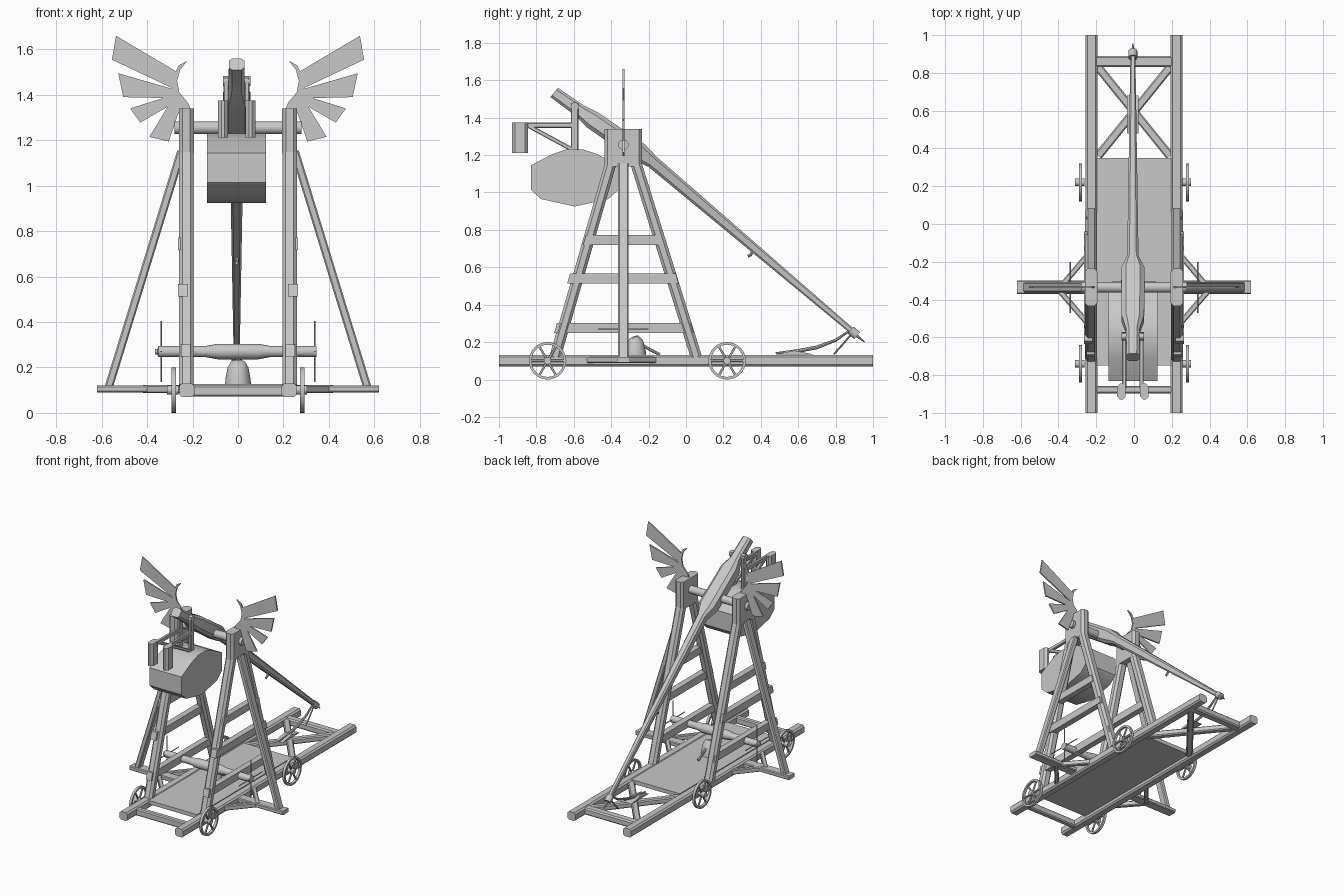
import bpy, bmesh, math
from mathutils import Vector, Matrix

if "Cube" in bpy.data.objects:
    bpy.data.objects.remove(bpy.data.objects["Cube"])

mat = bpy.data.materials.new("weathered_grey")
mat.diffuse_color = (0.58, 0.58, 0.58, 1)
mat.use_nodes = True
mat.node_tree.nodes["Principled BSDF"].inputs["Base Color"].default_value = mat.diffuse_color
PY = -0.335      # tower / main axle position along y
AX = -0.006      # throwing arm centre in x


def finish(name, bm, smooth=True):
    bmesh.ops.recalc_face_normals(bm, faces=bm.faces)
    me = bpy.data.meshes.new(name)
    bm.to_mesh(me)
    bm.free()
    me.materials.append(mat)
    ob = bpy.data.objects.new(name, me)
    bpy.context.collection.objects.link(ob)
    if smooth:
        bpy.ops.object.select_all(action='DESELECT')
        ob.select_set(True)
        bpy.context.view_layer.objects.active = ob
        bpy.ops.object.shade_smooth_by_angle(angle=math.radians(35))
    return ob


def loft(bm, rings):
    """Skin a list of closed rings and cap both ends."""
    vs = [[bm.verts.new(p) for p in r] for r in rings]
    n = len(vs[0])
    for r0, r1 in zip(vs, vs[1:]):
        for i in range(n):
            bm.faces.new((r0[i], r0[(i + 1) % n], r1[(i + 1) % n], r1[i]))
    bm.faces.new(vs[0][::-1])
    bm.faces.new(vs[-1])


def frame(d):
    d = d.normalized()
    ref = Vector((1, 0, 0)) if abs(d.x) < 0.9 else Vector((0, 0, 1))
    u = (ref - d * ref.dot(d)).normalized()
    return u, d.cross(u)


def beam(name, a, b, w, h, cham=0.18):
    """Chamfered timber from a to b; w is its width along x (z for beams along x)."""
    a, b = Vector(a), Vector(b)
    u, v = frame(b - a)
    w, h, c = w / 2, h / 2, cham * min(w, h)
    sec = [(w, h - c), (w - c, h), (c - w, h), (-w, h - c),
           (-w, c - h), (c - w, -h), (w - c, -h), (w, c - h)]
    bm = bmesh.new()
    loft(bm, [[p + u * x + v * y for x, y in sec] for p in (a, b)])
    return finish(name, bm, False)


def tube(name, pts, radii, n=12):
    """Round bar through points with a radius at each."""
    pts = [Vector(p) for p in pts]
    if not isinstance(radii, (list, tuple)):
        radii = [radii] * len(pts)
    bm, rings = bmesh.new(), []
    for i, (p, r) in enumerate(zip(pts, radii)):
        u, v = frame(pts[min(i + 1, len(pts) - 1)] - pts[max(i - 1, 0)])
        rings.append([p + (u * math.cos(t) + v * math.sin(t)) * r
                      for t in (2 * math.pi * k / n for k in range(n))])
    loft(bm, rings)
    return finish(name, bm)


def plate(name, pts, axis, lo, hi, smooth=False):
    """Extrude a 2D outline along x (outline yz) or y (outline xz)."""
    bm = bmesh.new()
    loft(bm, [[(k, a, b) if axis == 'x' else (a, k, b) for a, b in pts] for k in (lo, hi)])
    return finish(name, bm, smooth)


def wheel(name, x, y, z, r, spokes=6):
    bm = bmesh.new()
    prof = [(r, -.009), (r, .009), (r - .014, .009), (r - .014, -.009)]
    n = 32
    vs = [[bm.verts.new((x + o, y + q * math.cos(t), z + q * math.sin(t))) for q, o in prof]
          for t in (2 * math.pi * k / n for k in range(n))]
    for k in range(n):
        for j in range(4):
            m = (j + 1) % 4
            bm.faces.new((vs[k][j], vs[k][m], vs[(k + 1) % n][m], vs[(k + 1) % n][j]))
    finish(name + "_rim", bm)
    for k in range(spokes // 2):
        t = 2 * math.pi * k / spokes
        d = Vector((0, math.cos(t), math.sin(t))) * (r - .008)
        c = Vector((x, y, z))
        beam(name + "_spoke", c - d, c + d, .01, .012)
    tube(name + "_hub", [(x - .03, y, z), (x + .02, y, z)], .02)


# Base frame
for s in (-1, 1):
    beam("side_rail", (s * .225, -1, .1), (s * .225, 1, .1), .065, .06)
    beam("cross_brace", (s * .19, .36, .1), (-s * .19, .83, .1), .045, .04)
beam("back_crossbeam", (-.2, .86, .1), (.2, .86, .1), .05, .06)
beam("front_crossbeam", (-.2, -.877, .097), (.2, -.877, .097), .05, .04)
plate("floor", [(-.75, .1), (.35, .1), (.35, .128), (-.75, .128)], 'x', -.195, .195)

# Side towers
for s in (-1, 1):
    X = s * .227
    beam("tower_head", (X, PY, 1.14), (X, PY, 1.34), .065, .2, .25)
    beam("front_leg", (X, -.70, .12), (X, -.395, 1.18), .064, .06, .25)
    beam("back_leg", (X, .055, .12), (X, -.275, 1.18), .064, .06, .25)
    for z, y0, y1 in ((.745, -.55, -.12), (.54, -.635, -.04), (.275, -.705, .04)):
        xx = s * (.243 if z > .4 else .23)
        plate("ladder_rung", [(y0, z - .027), (y1, z - .027), (y1 - .015, z + .027),
              (y0 + .015, z + .027)], 'x', xx - .022, xx + .022)
    # Outriggers
    beam("outrigger_strut", (s * .57, PY, .11), (s * .25, PY, 1.15), .036, .055)
    beam("outrigger_foot", (s * .25, PY, .105), (s * .62, PY, .105), .03, .07)
    beam("foot_brace", (s * .39, PY, .105), (s * .25, -.17, .105), .03, .035)
    beam("foot_brace", (s * .41, PY, .105), (s * .25, -.52, .105), .03, .035)
    # Wheels
    for y in (-.74, .22):
        wheel("wheel", s * .283, y, .1, .1)
    # Winch handle
    for dy, dz in ((.135, 0), (0, .135)):
        tube("winch_spoke", [(s * .338, PY - dy, .27 - dz), (s * .338, PY + dy, .27 + dz)], .0035, 6)
    # Wing ornament
    crest = [(.224, 1.55), (.255, 1.51), (.268, 1.46), (.258, 1.41), (.22, 1.365), (.205, 1.33),
             (.25, 1.33), (.29, 1.345), (.30, 1.37), (.285, 1.40), (.292, 1.44), (.288, 1.47),
             (.275, 1.50), (.26, 1.53)]
    feathers = [[(.275, 1.505), (.537, 1.66), (.555, 1.555), (.28, 1.425)],
                [(.285, 1.425), (.527, 1.495), (.505, 1.39), (.285, 1.385)],
                [(.285, 1.40), (.475, 1.34), (.43, 1.278), (.28, 1.365)],
                [(.30, 1.365), (.39, 1.215), (.305, 1.195), (.255, 1.34)]]
    for nm, pts in [("wing_crest", crest)] + [("wing_feather", f) for f in feathers]:
        plate(nm, [(s * x, z) for x, z in pts], 'y', PY - .005, PY + .005)

# Axle and winch drum
tube("main_axle", [(-.28, PY, 1.255), (.28, PY, 1.255)], .028, 16)
tube("winch_drum", [(-.365, PY, .27), (-.355, PY, .27), (-.35, PY, .27), (-.14, PY, .27),
     (-.09, PY, .27), (.09, PY, .27), (.14, PY, .27), (.345, PY, .27)],
     [.012, .012, .025, .025, .034, .034, .025, .025], 16)

# Throwing arm: chamfered square section swelling around the pivot
bm, rings = bmesh.new(), []
for y, z, w, h in ((-.705, 1.535, .034, .032), (-.565, 1.435, .036, .036), (-.50, 1.388, .06, .05),
                   (-.25, 1.215, .062, .052), (-.18, 1.165, .03, .035), (.91, .24, .013, .015)):
    c, n = Vector((AX, y, z)), Vector((0, .62, .78))
    rings.append([c + Vector((w * a, 0, 0)) + n * (h * b) for a, b in
                  ((1, .6), (.6, 1), (-.6, 1), (-1, .6), (-1, -.6), (-.6, -1), (.6, -1), (1, -.6))])
loft(bm, rings)
finish("throwing_arm", bm)
tube("arm_tip_band", [(AX, .88, .265), (AX, .915, .235)], .024)
tube("release_hook", [(AX, .90, .245), (AX, .955, .20)], [.01, .003], 8)
tube("arm_peg", [(AX, .365, .70), (AX, .345, .665), (AX, .33, .66)], .008, 8)

# Counterweight and hanger
half = [(.045, 1.23), (.12, 1.205), (.235, 1.145), (.235, 1.015), (.18, .965), (0, .925)]
prof = [(-.595 + y, z) for y, z in half] + [(-.595 - y, z) for y, z in half[-2::-1]]
plate("counterweight", prof, 'x', AX - .13, AX + .13, True)
tube("hanger_pin", [(AX - .06, -.595, 1.46), (AX + .06, -.595, 1.46)], .022)
for s in (-1, 1):
    X = AX + s * .046
    beam("hanger_strap", (X, -.595, 1.21), (X, -.595, 1.475), .022, .04)
    beam("hanger_bar", (X, -.60, 1.36), (X, -.87, 1.36), .022, .028)
    beam("hanger_diagonal", (X, -.60, 1.225), (X, -.85, 1.36), .02, .022)
    X = AX + s * .061
    beam("hanging_block", (X, -.887, 1.212), (X, -.887, 1.375), .044, .085, .35)

# Projectile pouch and sling
tube("projectile", [(0, -.27, .12), (0, -.27, .15), (0, -.275, .2), (0, -.285, .218), (0, -.29, .226)],
     [.058, .055, .046, .035, .012], 12)
tube("pouch_strap", [(0, -.28, .215), (0, -.21, .17), (0, -.14, .133)], .008, 8)
tube("sling_rope", [(AX, .88, .265), (AX, .80, .21), (AX, .70, .172), (AX, .60, .153), (AX, .48, .14)],
     [.006, .008, .01, .01, .006], 8)
tube("sling_tether", [(AX, .89, .25), (AX, .84, .19), (AX, .79, .135)], .005, 8)
plate("sling_cradle", [(.48, .135), (.68, .135), (.58, .155)], 'x', AX - .03, AX + .03)
